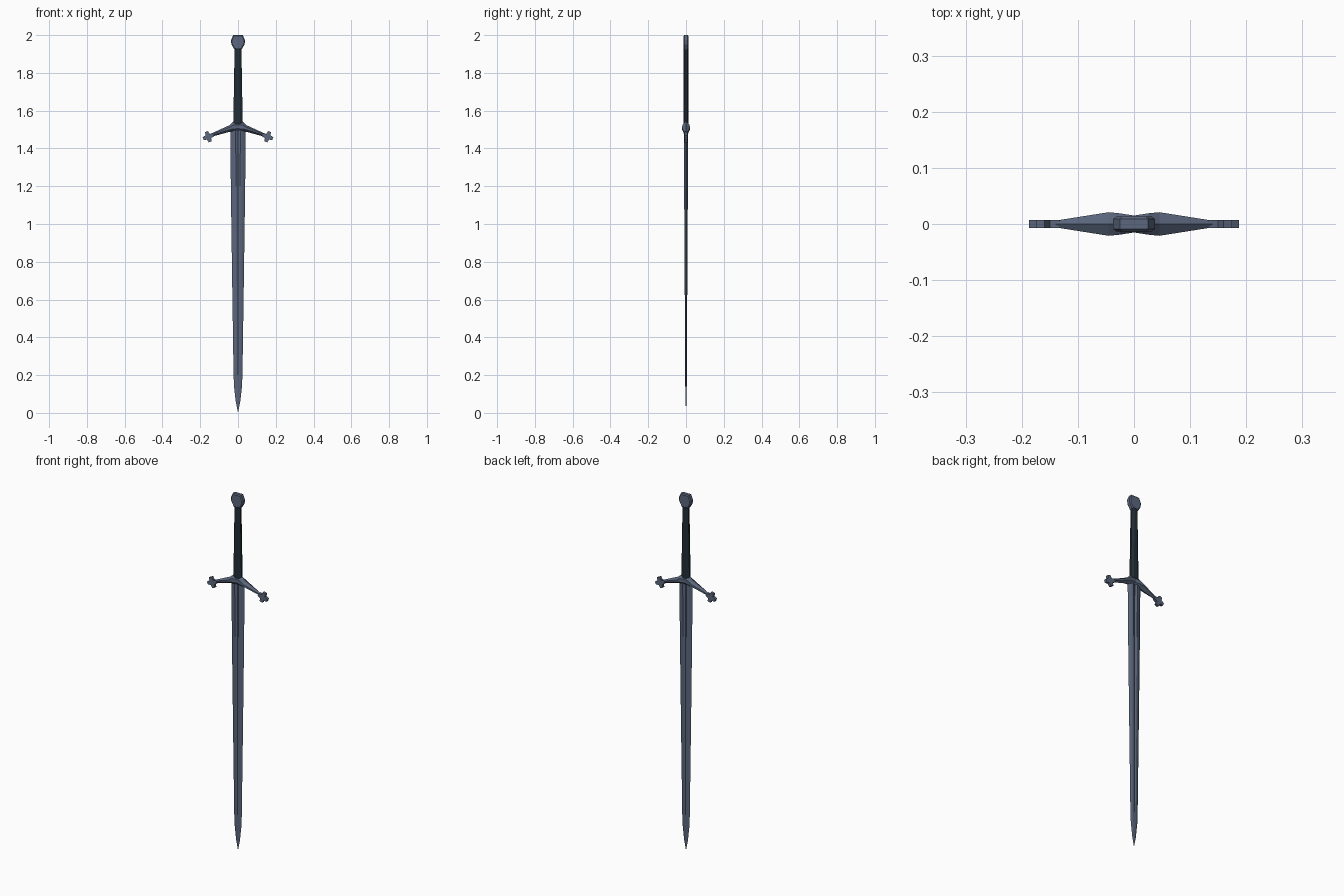
import bpy, bmesh, math
from mathutils import Vector

if "Cube" in bpy.data.objects:
    bpy.data.objects.remove(bpy.data.objects["Cube"])


def material(name, rgb):
    m = bpy.data.materials.new(name)
    m.diffuse_color = (*rgb, 1)
    m.use_nodes = True
    m.node_tree.nodes["Principled BSDF"].inputs["Base Color"].default_value = m.diffuse_color
    return m


STEEL = material("blue grey steel", (0.105, 0.135, 0.205))
LEATHER = material("dark leather", (0.016, 0.026, 0.036))


def loft(name, rings, mat, mirror=False):
    """Skin a list of equal-length rings, capping both ends."""
    bm = bmesh.new()
    vr = [[bm.verts.new(p) for p in r] for r in rings]
    n = len(vr[0])
    for a, b in zip(vr, vr[1:]):
        for i in range(n):
            j = (i + 1) % n
            bm.faces.new((a[i], a[j], b[j], b[i]))
    bm.faces.new(vr[0])
    bm.faces.new(vr[-1])
    if mirror:
        geom = bm.verts[:] + bm.edges[:] + bm.faces[:]
        bmesh.ops.mirror(bm, geom=geom, axis='X', merge_dist=-1)
    bmesh.ops.recalc_face_normals(bm, faces=bm.faces)
    me = bpy.data.meshes.new(name)
    bm.to_mesh(me)
    bm.free()
    me.materials.append(mat)
    ob = bpy.data.objects.new(name, me)
    bpy.context.collection.objects.link(ob)
    return ob


# Blade: sharp edges, two ridges and a shallow central fuller on each side
def blade_ring(z, w, t, groove):
    half = [(w, 0), (0.6 * w, 0.75 * t), (0.3 * w, t), (0, t * groove),
            (-0.3 * w, t), (-0.6 * w, 0.75 * t)]
    return [(x, y, z) for x, y in half] + [(-x, -y, z) for x, y in half]


loft("blade", [blade_ring(*s) for s in (
    (0.005, 0.001, 0.0005, 1), (0.06, 0.012, 0.002, 1), (0.14, 0.021, 0.004, 0.95),
    (0.20, 0.0235, 0.0045, 0.55), (0.70, 0.031, 0.007, 0.5),
    (1.20, 0.038, 0.010, 0.5), (1.505, 0.041, 0.012, 0.5))], STEEL)


# Crossguard: ridged arms sloping towards the point
def guard_ring(x, top, bottom, y):
    c, h = (top + bottom) / 2, (top - bottom) / 2
    return [(x, 0, top), (x, y, c + 0.35 * h), (x, y, c - 0.35 * h),
            (x, 0, bottom), (x, -y, c - 0.35 * h), (x, -y, c + 0.35 * h)]


loft("crossguard", [guard_ring(*s) for s in (
    (0, 1.545, 1.485, 0.015), (0.025, 1.543, 1.485, 0.019),
    (0.045, 1.523, 1.488, 0.021), (0.14, 1.480, 1.462, 0.006))], STEEL, mirror=True)


# Lobed tips at the ends of the crossguard
def lobed(y):
    pts = []
    for k in range(4):
        for da, r in ((-16, 0.030), (16, 0.030), (45, 0.0165)):
            a = math.radians(k * 90 + da - 20)
            pts.append((0.157 + r * math.cos(a), y, 1.462 + r * math.sin(a)))
    return pts


loft("guard_tips", [lobed(-0.0075), lobed(0.0075)], STEEL, mirror=True)


# Grip: tapered, eight-sided
def grip_ring(z, w, d):
    return [(w * math.cos(a) * 1.08, d * math.sin(a) * 1.08, z)
            for a in (math.radians(22.5 + 45 * i) for i in range(8))]


loft("grip", [grip_ring(1.53, 0.025, 0.013), grip_ring(1.935, 0.018, 0.012)], LEATHER)


# Pommel: flat octagonal disc with a bevelled rim
def pommel_ring(y, s):
    return [(s * 0.037 * x, y, 1.962 + s * 0.038 * z) for x, z in
            ((0.68, 1), (1, 0.3), (0.95, -0.3), (0.5, -1),
             (-0.5, -1), (-0.95, -0.3), (-1, 0.3), (-0.68, 1))]


loft("pommel", [pommel_ring(-0.013, 0.86), pommel_ring(-0.009, 1),
                pommel_ring(0.009, 1), pommel_ring(0.013, 0.86)], STEEL)
